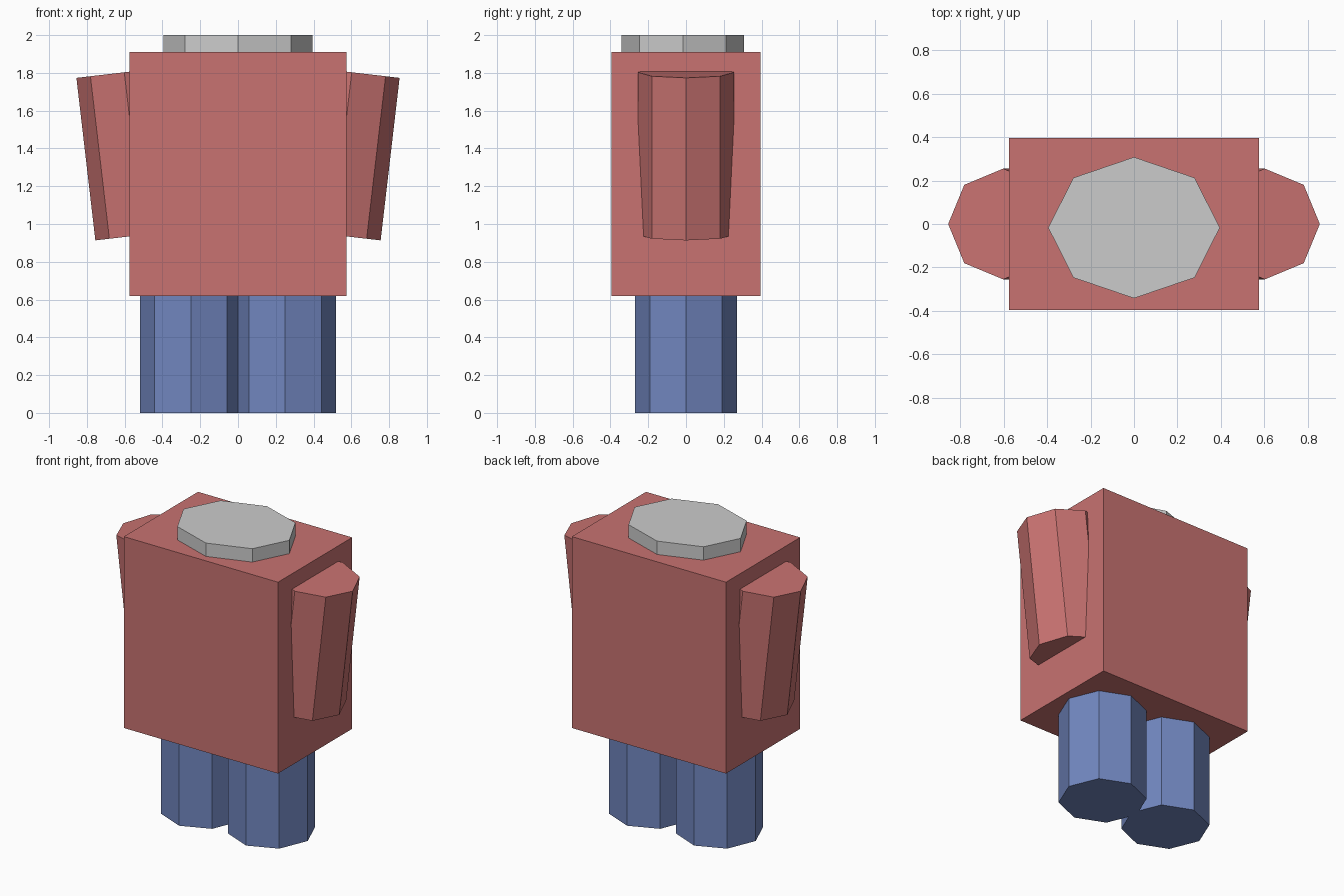
import bpy
from math import radians

if "Cube" in bpy.data.objects:
    bpy.data.objects.remove(bpy.data.objects["Cube"])


def material(name, rgb):
    mat = bpy.data.materials.new(name)
    mat.diffuse_color = (*rgb, 1)
    mat.use_nodes = True
    mat.node_tree.nodes["Principled BSDF"].inputs["Base Color"].default_value = mat.diffuse_color
    return mat


red = material("red_cloth", (0.58, 0.17, 0.165))
blue = material("blue_cloth", (0.165, 0.24, 0.52))


def finish(name, scale, mat):
    ob = bpy.context.object
    ob.name = name
    ob.scale = scale
    if mat:
        ob.data.materials.append(mat)
    bpy.ops.object.transform_apply(location=False, rotation=False, scale=True)


def prism(name, loc, rx, ry, height, mat=None, tilt=0):
    """Eight-sided upright prism, optionally leaning towards +x."""
    bpy.ops.mesh.primitive_cylinder_add(vertices=8, radius=1, depth=1, location=loc,
                                        rotation=(0, radians(tilt), 0))
    finish(name, (rx, ry, height), mat)


# Torso block
bpy.ops.mesh.primitive_cube_add(size=1, location=(0, 0, 1.265))
finish("torso", (1.15, 0.79, 1.29), red)

# Neck disc
prism("neck", (0, -0.017, 1.95), 0.395, 0.325, 0.1)

# Legs and outward-leaning arms
for side, s in (("left", -1), ("right", 1)):
    prism(side + "_leg", (s * 0.25, 0, 0.315), 0.27, 0.27, 0.63, blue)
    prism(side + "_arm", (s * 0.552, 0, 1.373), 0.255, 0.255, 0.866, red, tilt=s * 6.65)
